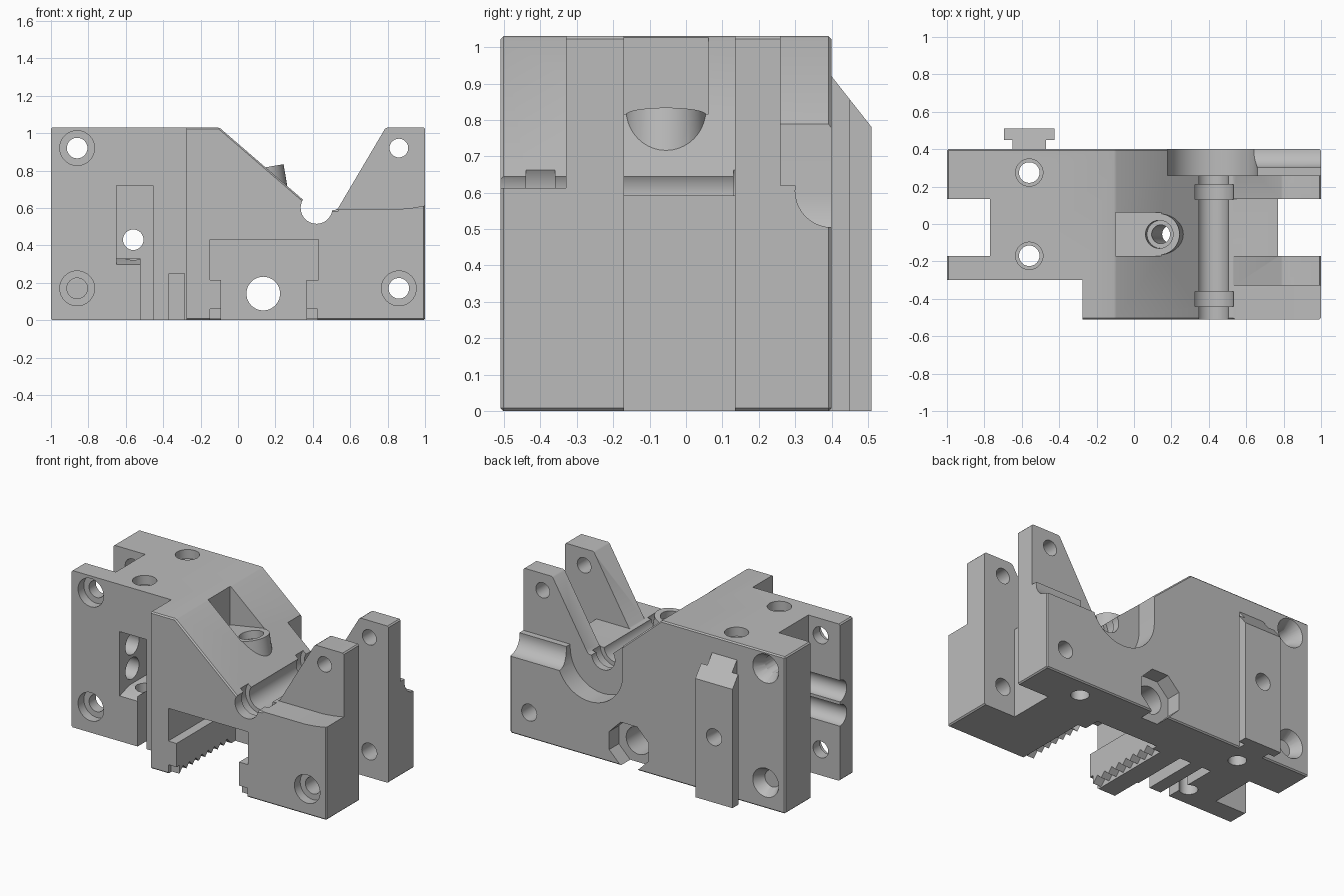
import bpy, bmesh, math
from mathutils import Matrix, Vector

cube = bpy.data.objects.get("Cube")
if cube:
    bpy.data.objects.remove(cube, do_unlink=True)

grey = bpy.data.materials.new("plain_grey")
grey.use_nodes = True
grey.diffuse_color = (0.5, 0.5, 0.5, 1)
grey.node_tree.nodes["Principled BSDF"].inputs["Base Color"].default_value = (0.5, 0.5, 0.5, 1)


def finish(bm, name):
    bmesh.ops.recalc_face_normals(bm, faces=bm.faces)
    mesh = bpy.data.meshes.new(name)
    bm.to_mesh(mesh)
    bm.free()
    mesh.materials.append(grey)
    ob = bpy.data.objects.new(name, mesh)
    bpy.context.collection.objects.link(ob)
    return ob


def prism(name, points, y0, y1, bevel=0):
    """Extrude an x-z outline along y."""
    bm = bmesh.new()
    face = bm.faces.new([bm.verts.new((x, y0, z)) for x, z in points])
    new = bmesh.ops.extrude_face_region(bm, geom=[face])["geom"]
    bmesh.ops.translate(bm, vec=(0, y1 - y0, 0),
                        verts=[v for v in new if isinstance(v, bmesh.types.BMVert)])
    if bevel:
        sharp = [e for e in bm.edges if e.calc_face_angle(0) > 0.5]
        bmesh.ops.bevel(bm, geom=sharp, offset=bevel, segments=1, affect='EDGES')
    return finish(bm, name)


def box(x0, x1, y0, y1, z0, z1):
    return prism("box", [(x0, z0), (x1, z0), (x1, z1), (x0, z1)], y0, y1)


def rod(start, end, r0, r1=None, sides=40, spin=0):
    """Cylinder or cone between two points."""
    a, b = Vector(start), Vector(end)
    turn = (b - a).to_track_quat('Z', 'Y').to_matrix().to_4x4()
    bm = bmesh.new()
    bmesh.ops.create_cone(bm, cap_ends=True, segments=sides, radius1=r0,
                          radius2=r0 if r1 is None else r1, depth=(b - a).length,
                          matrix=Matrix.Translation((a + b) / 2) @ turn @ Matrix.Rotation(spin, 4, 'Z'))
    return finish(bm, "rod")


def combine(target, tool, operation='DIFFERENCE'):
    mod = target.modifiers.new("combine", 'BOOLEAN')
    mod.operation = operation
    mod.solver = 'EXACT'
    mod.object = tool
    bpy.context.view_layer.objects.active = target
    bpy.ops.object.modifier_apply(modifier=mod.name)
    bpy.data.objects.remove(tool, do_unlink=True)


FRONT, BACK, TOP = -0.51, 0.4, 1.03
AXLE_X, AXLE_Z = 0.42, 0.6

# Main block with the sloped face and the raised fork
body = prism("main_block", [(-1, 0), (1, 0), (1, TOP), (0.79, TOP), (0.53, 0.59),
                            (0.41, 0.59), (-0.1, TOP), (-1, TOP)], FRONT, BACK, 0.008)


def cut(tool):
    combine(body, tool)


# Front step and end slots
cut(box(-1.2, -0.275, -0.7, -0.3, -0.1, 1.2))
for x0, x1 in ((-1.2, -0.77), (0.77, 1.2)):
    cut(box(x0, x1, -0.17, 0.135, -0.1, 1.2))

# Shelves around the two fork fingers
cut(prism("front_shelf", [(0.45, 0.592), (0.85, 0.592), (0.93, 0.6), (1.1, 0.63),
                          (1.1, 1.2), (0.45, 1.2)], -0.7, -0.33))
cut(box(0.45, 1.1, -0.17, 0.135, 0.592, 1.2))
cut(box(0.5, 1.1, 0.26, 0.6, 0.62, 1.2))
cut(rod((0.5, 0.4, 0.605), (1.1, 0.4, 0.605), 0.1))

# Axle channel with two wider rings
for y0, y1, r in ((-0.7, 0.6, 0.085), (-0.44, -0.36, 0.113), (0.13, 0.21, 0.113)):
    cut(rod((AXLE_X, y0, AXLE_Z), (AXLE_X, y1, AXLE_Z), r))

# Round recess at the back of the channel
arc = [(AXLE_X + 0.24 * math.cos(t), AXLE_Z + 0.24 * math.sin(t))
       for t in (math.pi * (1 + i / 24) for i in range(25))]
cut(prism("back_recess", arc + [(0.66, 1.2), (0.18, 1.2)], 0.26, 0.6))

# Tilted screw boss in a pocket on the slope
lean = Vector((-0.17, 0, 0.985))
seat = Vector((0.135, -0.055, 0.815))
combine(body, rod(seat - lean * 0.25, seat + lean * 0.02, 0.11), 'UNION')
cut(prism("boss_pocket", [(-0.1, 0.774), (0.4, 0.861), (0.4, 1.2), (-0.1, 1.2)], -0.17, 0.062))
cut(rod(seat - lean * 0.5, seat + lean * 0.1, 0.05))
cut(rod(seat - lean * 0.05, seat + lean * 0.05, 0.075))

# Rail channel at the front, with serrated lower lips
cut(box(-0.15, 0.43, -0.7, 0.1, 0.215, 0.43))
cut(box(-0.09, 0.365, -0.7, 0.1, -0.1, 0.25))
for x0, x1 in ((-0.15, -0.08), (0.355, 0.425)):
    cut(box(x0, x1, -0.7, -0.48, -0.1, 0.06))
    for i in range(8):
        y = -0.44 + i * 0.065
        cut(rod((x0, y, 0.0), (x1, y, 0.0), 0.045, sides=4))

# Centre bore with an eight-sided seat at the back
cut(rod((0.135, 0, 0.142), (0.135, 0.6, 0.142), 0.09))
cut(rod((0.135, 0.3, 0.142), (0.135, 0.6, 0.142), 0.155, sides=8, spin=math.pi / 8))

# Narrow slots and the stepped pocket on the front left
cut(box(-0.37, -0.285, -0.7, 0.08, -0.1, 0.25))
cut(box(-0.52, -0.455, -0.7, 0.08, -0.1, 0.5))
cut(prism("side_pocket", [(-0.65, 0.33), (-0.455, 0.33), (-0.455, 0.72), (-0.65, 0.72)], -0.7, 0.08))
bevelled = prism("pocket_lip", [(-0.65, 0.265), (-0.52, 0.265), (-0.52, 0.34), (-0.65, 0.34)], -0.4, -0.2)
for v in bevelled.data.vertices:
    if v.co.y > -0.3 and v.co.z < 0.3:
        v.co.z = 0.33
cut(bevelled)

# Twin sideways bores
for z in (0.59, 0.43):
    cut(rod((-1.2, -0.17, z), (-0.55, -0.17, z), 0.07))

# Front-to-back bolt holes with counterbores
for x, z, face in ((-0.86, 0.92, -0.3), (-0.86, 0.17, -0.3), (0.86, 0.17, FRONT)):
    cut(rod((x, -0.7, z), (x, 0.6, z), 0.055))
    cut(rod((x, face - 0.1, z), (x, face + 0.06, z), 0.093))
    if x < 0:
        cut(rod((x, BACK - 0.07, z), (x, BACK + 0.01, z), 0.055, 0.1))
cut(rod((0.86, -0.7, 0.92), (0.86, 0.6, 0.92), 0.05))

# Vertical bolt holes
for y in (0.275, -0.17):
    cut(rod((-0.56, y, -0.1), (-0.56, y, 1.2), 0.055))
    cut(rod((-0.56, y, TOP - 0.06), (-0.56, y, 1.2), 0.073))
cut(rod((0.64, 0.27, -0.1), (0.64, 0.27, 0.2), 0.055))

# T-shaped rail on the back, with a sloped top
rail = box(-0.65, -0.47, 0.38, 0.47, 0, 1.0)
combine(rail, box(-0.695, -0.425, 0.45, 0.51, 0, 1.0), 'UNION')
slope_cut = box(-1, 0, 0.3, 0.6, 0.5, 1.2)
for v in slope_cut.data.vertices:
    if v.co.z < 0.6:
        v.co.z = 1.047 if v.co.y < 0.4 else 0.666
combine(rail, slope_cut)
combine(body, rail, 'UNION')
cut(rod((-0.56, 0.0, 0.43), (-0.56, 0.6, 0.43), 0.055))

# Smooth bores with crisp edges
bpy.ops.object.select_all(action='DESELECT')
body.select_set(True)
bpy.context.view_layer.objects.active = body
bpy.ops.object.shade_smooth_by_angle(angle=math.radians(30))
